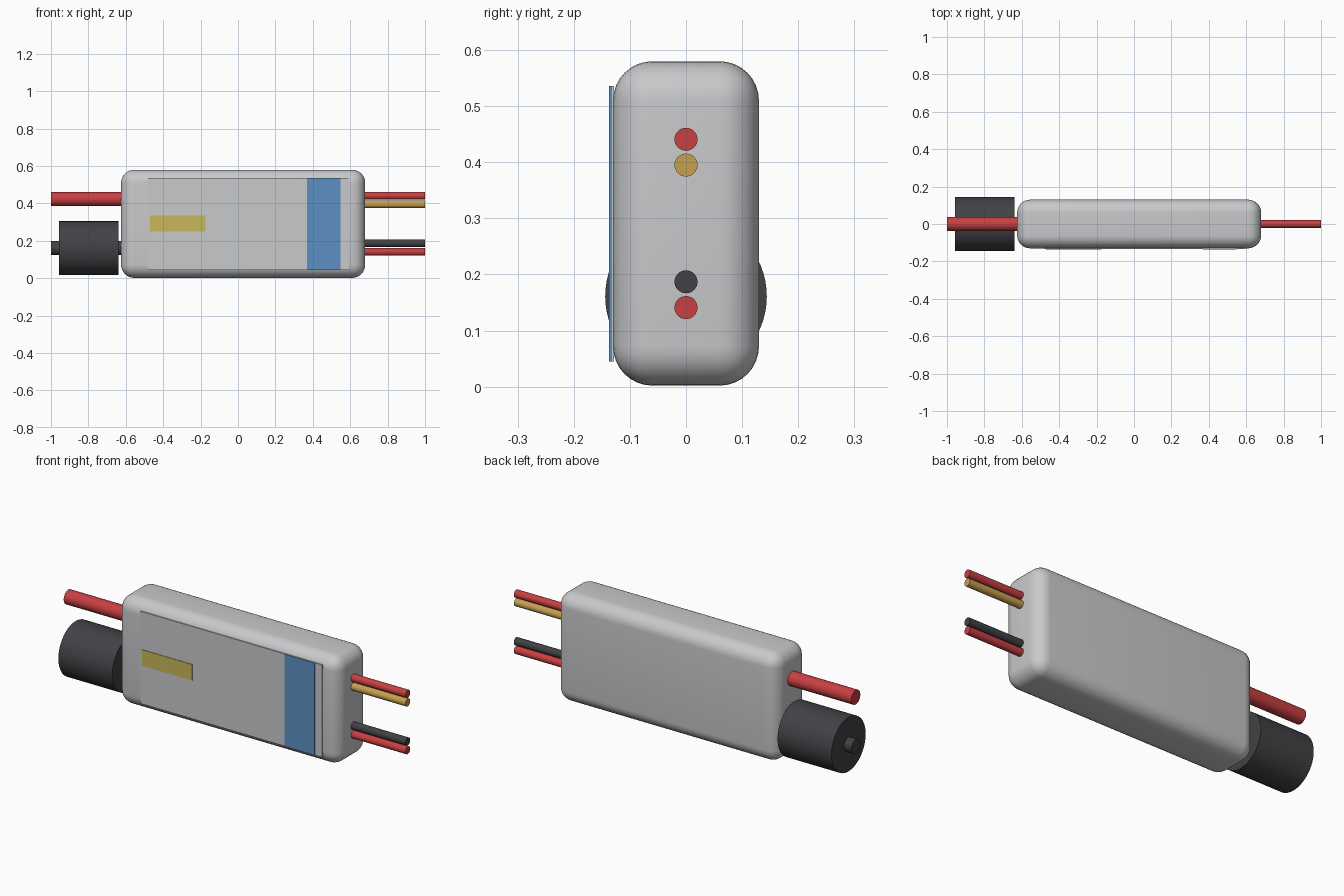
import bpy
import math
from mathutils import Vector

if "Cube" in bpy.data.objects:
    bpy.data.objects.remove(bpy.data.objects["Cube"], do_unlink=True)


def material(name, rgb):
    mat = bpy.data.materials.new(name)
    mat.use_nodes = True
    mat.diffuse_color = (*rgb, 1)
    mat.node_tree.nodes["Principled BSDF"].inputs["Base Color"].default_value = (*rgb, 1)
    return mat


GREY = material("light grey", (0.58, 0.585, 0.6))
RED = material("wire red", (0.58, 0.05, 0.055))
BLACK = material("charcoal", (0.054, 0.053, 0.06))
GOLD = material("wire gold", (0.57, 0.35, 0.08))
YELLOW = material("label yellow", (0.58, 0.485, 0.1))
BLUE = material("label blue", (0.107, 0.28, 0.55))


def box(name, low, high, mat):
    low, high = Vector(low), Vector(high)
    bpy.ops.mesh.primitive_cube_add(size=1, location=(low + high) / 2)
    obj = bpy.context.object
    obj.name = name
    obj.scale = high - low
    bpy.ops.object.transform_apply(location=False, rotation=False, scale=True)
    obj.data.materials.append(mat)
    return obj


def rod(name, start, end, z, radius, mat, sides=32):
    """Cylinder lying along x."""
    bpy.ops.mesh.primitive_cylinder_add(
        vertices=sides, radius=radius, depth=end - start,
        location=((start + end) / 2, 0, z), rotation=(0, math.pi / 2, 0))
    obj = bpy.context.object
    obj.name = name
    obj.data.materials.append(mat)
    bpy.ops.object.shade_smooth_by_angle(angle=math.radians(35))
    return obj


# Rounded housing
housing = box("housing", (-0.625, -0.13, 0.002), (0.68, 0.13, 0.58), GREY)
bevel = housing.modifiers.new("rounded edges", "BEVEL")
bevel.width = 0.07
bevel.segments = 8
bpy.ops.object.modifier_apply(modifier=bevel.name)
bpy.ops.object.shade_smooth_by_angle(angle=math.radians(35))

# Front cover plate with its two coloured labels
box("cover_plate", (-0.48, -0.134, 0.045), (0.59, -0.128, 0.536), GREY)
box("blue_band", (0.37, -0.137, 0.045), (0.547, -0.132, 0.536), BLUE)
box("yellow_label", (-0.47, -0.137, 0.25), (-0.175, -0.132, 0.335), YELLOW)

# Thick power leads, one passing through the capacitor
rod("power_lead_red", -1, -0.6, 0.423, 0.038, RED)
rod("power_lead_black", -1, -0.6, 0.161, 0.038, BLACK)
rod("capacitor", -0.957, -0.64, 0.161, 0.144, BLACK, 64)

# Thin output wires
wires = [("red_upper", 0.441, RED), ("gold", 0.395, GOLD),
         ("black", 0.187, BLACK), ("red_lower", 0.141, RED)]
for label, z, mat in wires:
    rod("output_wire_" + label, 0.65, 1, z, 0.0205, mat)
